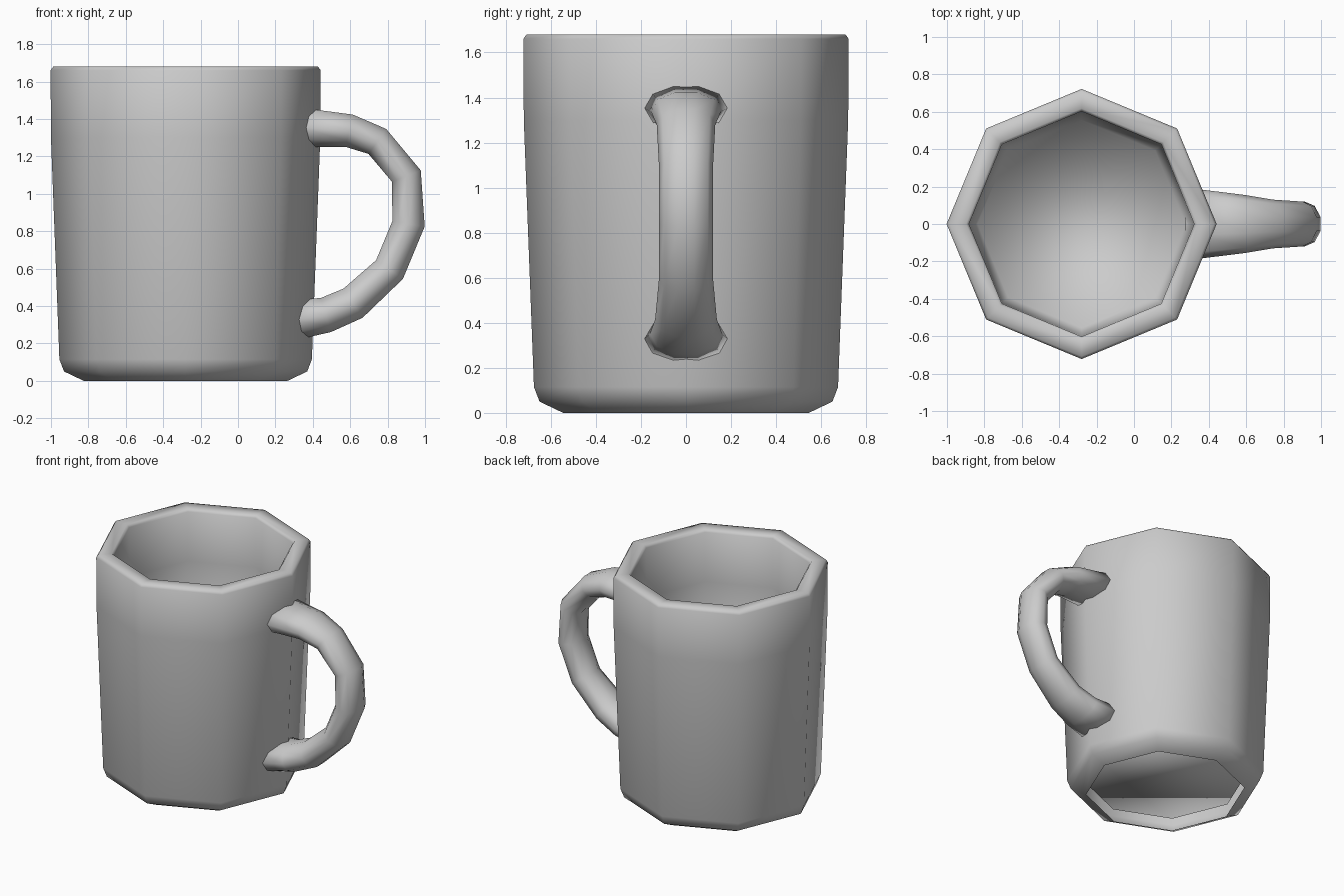
import bpy, bmesh, math
from mathutils import Vector

default = bpy.data.objects.get("Cube")
if default:
    bpy.data.objects.remove(default, do_unlink=True)

# Single plain grey
GREY = (0.6, 0.6, 0.6, 1.0)
mat = bpy.data.materials.new("plain_grey")
mat.use_nodes = True
mat.diffuse_color = GREY
mat.node_tree.nodes["Principled BSDF"].inputs["Base Color"].default_value = GREY


def skin_rings(name, rings, cap_first, cap_last):
    """Join equal-sized rings of points into one smooth surface."""
    bm = bmesh.new()
    loops = [[bm.verts.new(p) for p in ring] for ring in rings]
    n = len(loops[0])
    for low, high in zip(loops, loops[1:]):
        for j in range(n):
            k = (j + 1) % n
            bm.faces.new((low[j], low[k], high[k], high[j]))
    if cap_first:
        bm.faces.new(loops[0][::-1])
    if cap_last:
        bm.faces.new(loops[-1])
    for f in bm.faces:
        f.smooth = True
    mesh = bpy.data.meshes.new(name)
    bm.to_mesh(mesh)
    bm.free()
    mesh.materials.append(mat)
    obj = bpy.data.objects.new(name, mesh)
    bpy.context.collection.objects.link(obj)
    return obj


# Mug body: eight-sided lathe, up the outside, over the rim, down to the floor
CENTRE_X = -0.28
SIDES = 8
profile = [(0.545, 0.0), (0.65, 0.05), (0.675, 0.115), (0.72, 1.3), (0.722, 1.66),
           (0.708, 1.68), (0.618, 1.68), (0.602, 1.66), (0.6, 1.3), (0.556, 0.1)]
body_rings = []
for r, z in profile:
    angles = [math.tau * j / SIDES for j in range(SIDES)]
    body_rings.append([(CENTRE_X + r * math.cos(a), r * math.sin(a), z) for a in angles])
skin_rings("mug_body", body_rings, False, True)

# Handle: ten-sided tube, flared where it meets the wall
# Each station: x, z, thickness radius, width radius
path = [(0.335, 1.355, 0.11, 0.187), (0.595, 1.337, 0.093, 0.155), (0.745, 1.28, 0.086, 0.13),
        (0.9, 1.095, 0.087, 0.12), (0.912, 0.84, 0.092, 0.12), (0.81, 0.595, 0.092, 0.12),
        (0.615, 0.415, 0.098, 0.137), (0.47, 0.352, 0.1, 0.16), (0.29, 0.323, 0.112, 0.19)]
TUBE_SIDES = 10
points = [Vector((x, 0, z)) for x, z, _, _ in path]
handle_rings = []
for i, (_, _, thick, wide) in enumerate(path):
    ahead = points[min(i + 1, len(points) - 1)] - points[i]
    behind = points[i] - points[max(i - 1, 0)]
    tangent = (ahead.normalized() + behind.normalized()).normalized()
    out = Vector((-tangent.z, 0, tangent.x))
    ring = []
    for j in range(TUBE_SIDES):
        a = math.tau * (j + 0.5) / TUBE_SIDES
        ring.append(points[i] + out * thick * math.cos(a) + Vector((0, wide * math.sin(a), 0)))
    handle_rings.append(ring[::-1])
skin_rings("handle", handle_rings, True, True)
